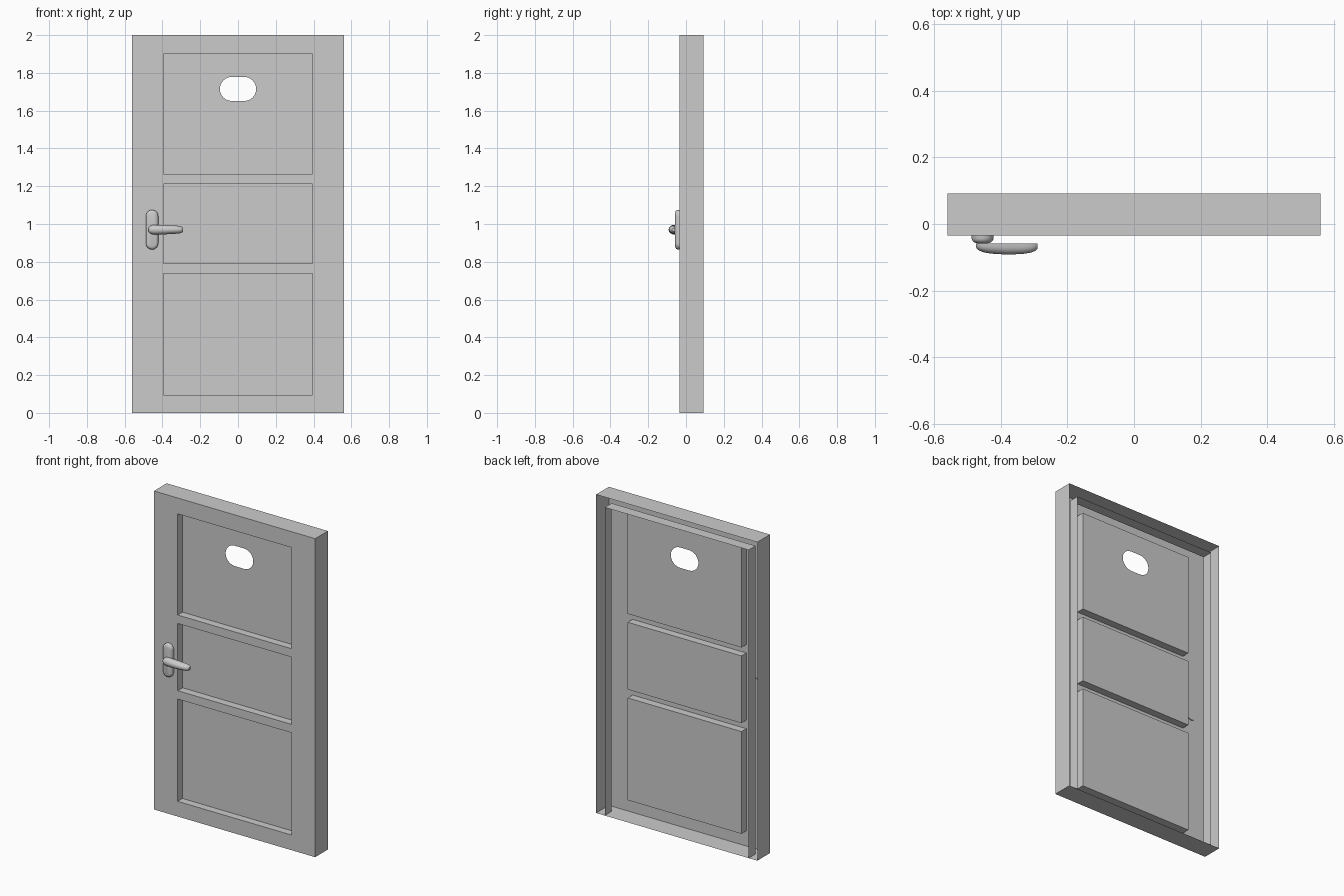
import bpy, bmesh
from math import sin, cos, pi, radians

if "Cube" in bpy.data.objects:
    bpy.data.objects.remove(bpy.data.objects["Cube"])

FRONT, BACK, PANEL_Y = -0.034, 0.092, 0.014
W, H, PW = 0.56, 2.0, 0.395
PANELS = [(0.095, 0.737), (0.79, 1.212), (1.265, 1.90)]


def make(name, polys, smooth=False):
    """Object from polygons (lists of points), welded, facing outwards."""
    bm = bmesh.new()
    for p in polys:
        bm.faces.new([bm.verts.new(v) for v in p])
    bmesh.ops.remove_doubles(bm, verts=bm.verts, dist=1e-5)
    bmesh.ops.recalc_face_normals(bm, faces=bm.faces)
    front = min(bm.faces, key=lambda f: f.calc_center_median().y)
    if front.normal.y > 0:
        bmesh.ops.reverse_faces(bm, faces=bm.faces)
    me = bpy.data.meshes.new(name)
    bm.to_mesh(me)
    bm.free()
    ob = bpy.data.objects.new(name, me)
    bpy.context.collection.objects.link(ob)
    if smooth:
        bpy.context.view_layer.objects.active = ob
        ob.select_set(True)
        bpy.ops.object.shade_smooth_by_angle(angle=radians(40))
        ob.select_set(False)
    return ob


def sweep(pts, y0, y1):
    """Walls along an (x, z) path from y0 to y1."""
    return [[(a[0], y0, a[1]), (b[0], y0, b[1]), (b[0], y1, b[1]), (a[0], y1, a[1])]
            for a, b in zip(pts, pts[1:])]


def rect(x0, x1, z0, z1):
    return [(x0, z0), (x1, z0), (x1, z1), (x0, z1), (x0, z0)]


def loft(rings):
    n = len(rings[0])
    polys = [rings[0], rings[-1]]
    for a, b in zip(rings, rings[1:]):
        polys += [[a[i], a[(i + 1) % n], b[(i + 1) % n], b[i]] for i in range(n)]
    return polys


# Door shell: outer walls, pierced front sheet, pressed-in panels
polys = sweep(rect(-W, W, 0, H), FRONT, BACK)
xs = [-W, -PW, PW, W]
zs = [0] + [z for p in PANELS for z in p] + [H]
for i in range(3):
    for j in range(7):
        if i == 1 and j % 2:
            continue
        polys.append([(x, FRONT, z) for x, z in rect(xs[i], xs[i + 1], zs[j], zs[j + 1])[:4]])
for k, (z0, z1) in enumerate(PANELS):
    polys += sweep(rect(-PW, PW, z0, z1), FRONT, PANEL_Y)
    if k < 2:
        polys.append([(x, PANEL_Y, z) for x, z in rect(-PW, PW, z0, z1)[:4]])
        continue
    # Top panel as two halves around the slot window
    arc = [(0.032 + 0.064 * cos(pi / 2 - pi * t / 12), 1.715 + 0.064 * sin(pi / 2 - pi * t / 12))
           for t in range(13)]
    half = [(0, z1), (PW, z1), (PW, z0), (0, z0), (0, 1.651)] + arc[::-1] + [(0, 1.779)]
    for s in (1, -1):
        polys.append([(s * x, PANEL_Y, z) for x, z in half])
make("door_shell", polys)

# Inner stop strip standing inside the open back
make("rear_stop", sweep([(-0.5, 0), (-0.5, 1.935), (0.5, 1.935), (0.5, 0)], 0.024, BACK))

# Handle plate: domed upright stadium
CX, CZ = -0.455, 0.97


def stadium(y, r):
    ring = []
    for s in (1, -1):
        for t in range(13):
            a = pi * t / 12 + (0 if s == 1 else pi)
            ring.append((CX + r * cos(a), y, CZ + s * 0.072 + r * sin(a)))
    return ring


make("handle_plate", loft([stadium(y, r) for y, r in
     [(-0.029, 0.033), (-0.044, 0.033), (-0.051, 0.030), (-0.055, 0.025), (-0.058, 0.016)]]), True)

# Lever: flat towards the door, rounded outside, tapering to the tip
stations = [(-0.475, 0.006, 0.010), (-0.472, 0.013, 0.016), (-0.465, 0.020, 0.022),
            (-0.452, 0.0245, 0.027), (-0.43, 0.026, 0.031), (-0.38, 0.0245, 0.034),
            (-0.335, 0.022, 0.032), (-0.31, 0.020, 0.028), (-0.297, 0.016, 0.023),
            (-0.29, 0.010, 0.016)]
rings = [[(x, -0.058 - d * sin(pi * t / 12) ** 0.8, CZ + h * cos(pi * t / 12)) for t in range(13)]
         for x, h, d in stations]
make("handle_lever", loft(rings), True)
